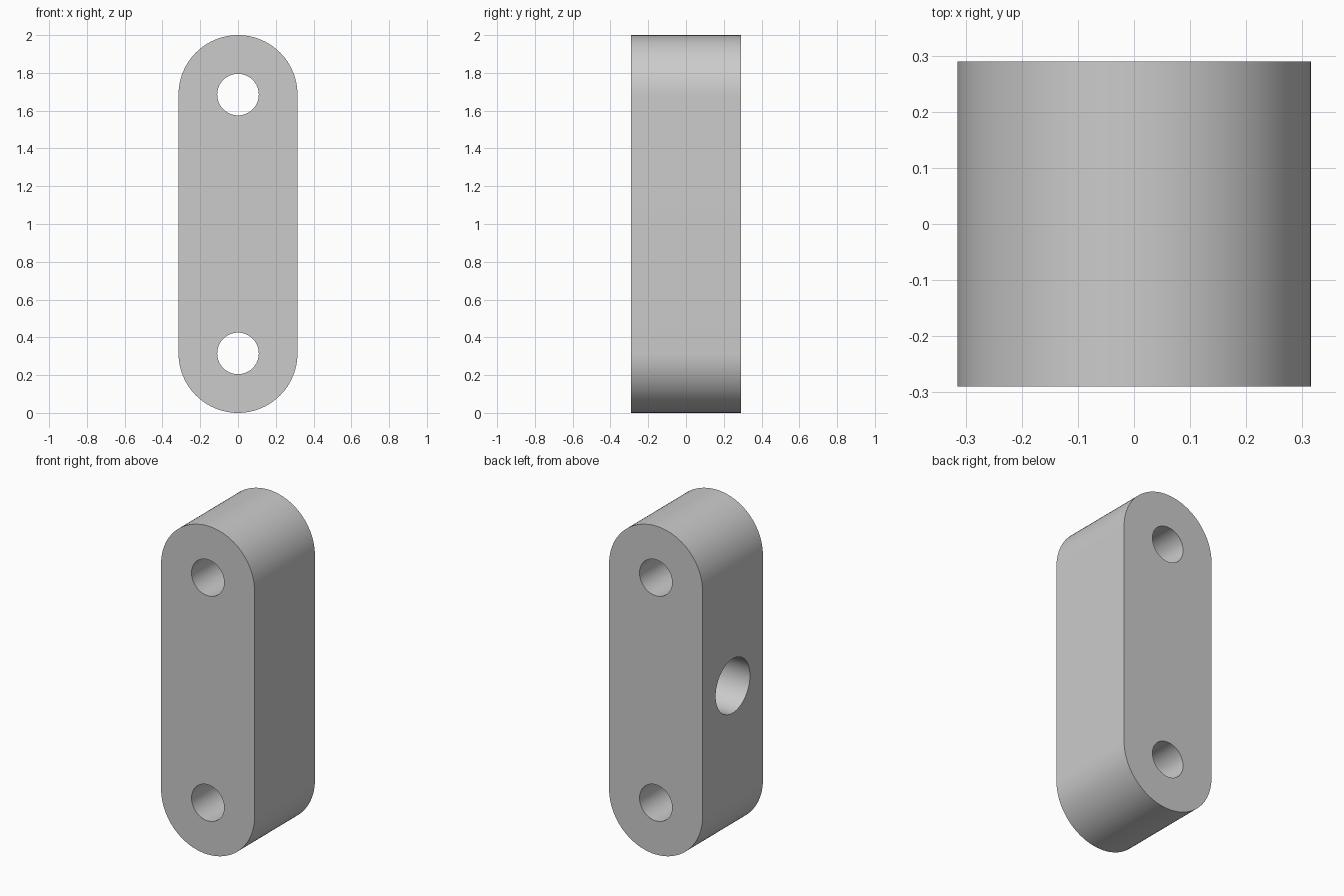
import bpy
import bmesh
from math import pi, cos, sin, radians

if "Cube" in bpy.data.objects:
    bpy.data.objects.remove(bpy.data.objects["Cube"], do_unlink=True)

RADIUS, HALF_DEPTH, HEIGHT = 0.315, 0.29, 2.0
PIN_RADIUS, SOCKET_RADIUS, SOCKET_DEPTH = 0.11, 0.165, 0.4
STEPS = 48
END_HEIGHTS = (RADIUS, HEIGHT - RADIUS)

grey = bpy.data.materials.new("plain grey")
grey.use_nodes = True
colour = (0.6, 0.6, 0.6, 1)
grey.diffuse_color = colour
grey.node_tree.nodes["Principled BSDF"].inputs["Base Color"].default_value = colour


def arc(centre_z, start):
    """Half circle of profile points, running anticlockwise."""
    angles = [start + pi * i / STEPS for i in range(STEPS + 1)]
    return [(RADIUS * cos(a), -HALF_DEPTH, centre_z + RADIUS * sin(a)) for a in angles]


def cutter(name, radius, length, location, rotation):
    bpy.ops.mesh.primitive_cylinder_add(vertices=64, radius=radius, depth=length,
                                        location=location, rotation=rotation)
    obj = bpy.context.object
    obj.name = name
    obj.data.materials.append(grey)
    obj.hide_render = True
    return obj


# Round-ended link body, extruded from front to back
bm = bmesh.new()
outline = arc(END_HEIGHTS[1], 0) + arc(END_HEIGHTS[0], pi)
front = bm.faces.new([bm.verts.new(p) for p in outline])
back = bmesh.ops.extrude_face_region(bm, geom=[front], use_keep_orig=True)
verts = [g for g in back["geom"] if isinstance(g, bmesh.types.BMVert)]
bmesh.ops.translate(bm, verts=verts, vec=(0, 2 * HALF_DEPTH, 0))
bmesh.ops.recalc_face_normals(bm, faces=bm.faces)
mesh = bpy.data.meshes.new("link_body")
bm.to_mesh(mesh)
bm.free()
body = bpy.data.objects.new("link_body", mesh)
bpy.context.collection.objects.link(body)
mesh.materials.append(grey)

# Through holes at both ends, and a blind socket in the side
cutters = [cutter(f"{end}_pin_hole", PIN_RADIUS, 4 * HALF_DEPTH, (0, 0, z), (pi / 2, 0, 0))
           for end, z in zip(("lower", "upper"), END_HEIGHTS)]
cutters.append(cutter("side_socket", SOCKET_RADIUS, 2 * SOCKET_DEPTH,
                      (-RADIUS, 0, HEIGHT / 2), (0, pi / 2, 0)))

bpy.ops.object.select_all(action='DESELECT')
bpy.context.view_layer.objects.active = body
body.select_set(True)
for tool in cutters:
    cut = body.modifiers.new(tool.name, 'BOOLEAN')
    cut.operation, cut.solver, cut.object = 'DIFFERENCE', 'EXACT', tool
    bpy.ops.object.modifier_apply(modifier=cut.name)
for tool in cutters:
    bpy.data.objects.remove(tool, do_unlink=True)

bpy.ops.object.shade_smooth_by_angle(angle=radians(30))
